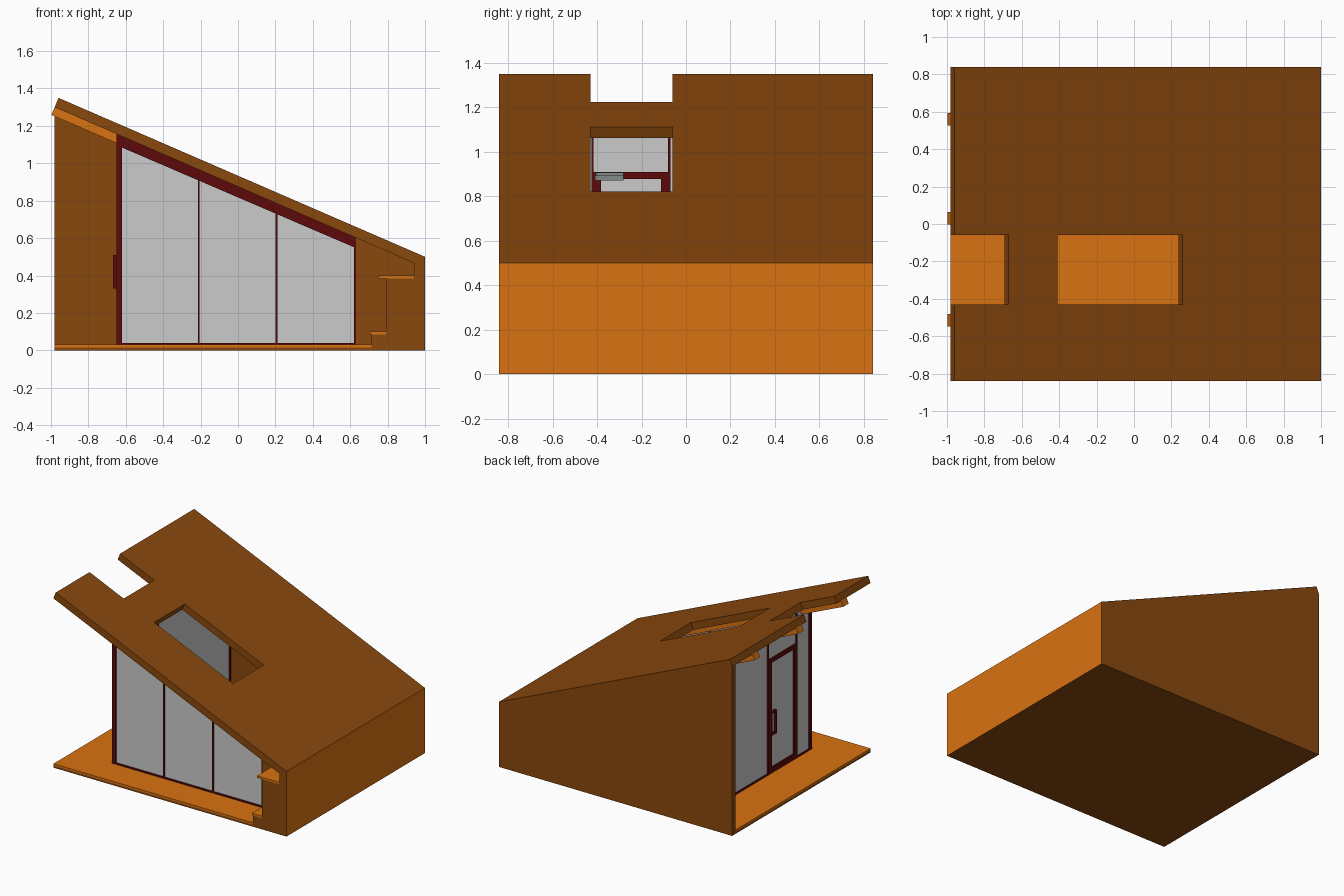
import bpy, bmesh
from mathutils import Vector

if "Cube" in bpy.data.objects:
    bpy.data.objects.remove(bpy.data.objects["Cube"])

SLOPE = 0.85 / 1.96
N = Vector((SLOPE, 1.0)).normalized()      # roof normal in the xz plane


def top(x):
    return 1.35 - SLOPE * (x + 0.96)


def under(x):
    return 1.30 - SLOPE * (x + 0.98)


def material(name, rgb):
    m = bpy.data.materials.new(name)
    m.diffuse_color = (*rgb, 1)
    m.use_nodes = True
    m.node_tree.nodes["Principled BSDF"].inputs["Base Color"].default_value = m.diffuse_color
    return m


BROWN = material("brown_wood", (0.25, 0.065, 0.004))
ORANGE = material("orange_wood", (0.70, 0.17, 0.006))
RED = material("dark_red_frame", (0.11, 0.003, 0.003))
METAL = material("metal", (0.22, 0.26, 0.25))


def prism(name, profile, y0, y1, mat=None):
    """Extrude an xz profile from y0 to y1."""
    bm = bmesh.new()
    face = bm.faces.new([bm.verts.new((x, y0, z)) for x, z in profile])
    ext = bmesh.ops.extrude_face_region(bm, geom=[face])["geom"]
    bmesh.ops.translate(bm, vec=(0, y1 - y0, 0),
                        verts=[g for g in ext if isinstance(g, bmesh.types.BMVert)])
    bmesh.ops.recalc_face_normals(bm, faces=bm.faces)
    me = bpy.data.meshes.new(name)
    bm.to_mesh(me)
    bm.free()
    ob = bpy.data.objects.new(name, me)
    bpy.context.collection.objects.link(ob)
    if mat:
        me.materials.append(mat)
    return ob


def box(name, x0, x1, y0, y1, z0, z1, mat=None):
    return prism(name, [(x0, z0), (x1, z0), (x1, z1), (x0, z1)], y0, y1, mat)


def cut(target, cutter):
    mod = target.modifiers.new("cut", 'BOOLEAN')
    mod.operation, mod.solver, mod.object = 'DIFFERENCE', 'EXACT', cutter
    bpy.context.view_layer.objects.active = target
    bpy.ops.object.modifier_apply(modifier=mod.name)
    bpy.data.objects.remove(cutter)


def roof_cutter(xa, xb):
    """Cutter perpendicular to the roof between two top-edge positions."""
    a, b = Vector((xa, top(xa))), Vector((xb, top(xb)))
    return prism("cutter", [a + N * .2, b + N * .2, b - N * .09, a - N * .09], -0.43, -0.06)


# Shell: floor, back wall, stepped end wall and sloping roof in one body
shell = prism("shell", [(-0.98, 0), (1, 0), (1, 0.5), (-0.96, 1.35), (-0.98, 1.30)],
              -0.84, 0.84, BROWN)
cut(shell, prism("cutter", [(-1.2, 0.015), (0.715, 0.015), (0.715, 0.085), (0.79, 0.085),
                            (0.79, 0.385), (0.94, 0.385), (0.94, under(0.94)),
                            (-1.2, under(-1.2))], -1.0, 0.80))
cut(shell, roof_cutter(-0.41, 0.26))       # skylight
cut(shell, roof_cutter(-1.3, -0.67))       # entrance notch
# Orange outer face of the low end wall
shell.data.materials.append(ORANGE)
for p in shell.data.polygons:
    if p.normal.x > 0.99 and p.center.x > 0.99:
        p.material_index = 1

# Deck, step and shelf boards
box("deck", -0.98, 0.715, -0.84, 0.80, 0.015, 0.03, ORANGE)
box("step_board", 0.705, 0.79, -0.84, 0.80, 0.085, 0.10, ORANGE)
box("shelf_board", 0.75, 0.94, -0.84, 0.80, 0.385, 0.40, ORANGE)

# Wall closing the gap between front glazing and end wall
prism("front_side_wall", [(0.63, 0.02), (0.95, 0.02), (0.95, under(0.95)), (0.63, under(0.63))],
      -0.60, -0.56, BROWN)

# Rafters under the roof
for i, y in enumerate((-0.515, 0.03, 0.56)):
    a, b = Vector((-0.98, under(-0.98))), Vector((0.94, under(0.94)))
    prism(f"rafter_{i}", [a, b, b - N * .045, a - N * .045], y - 0.033, y + 0.033, ORANGE)

# Front glazing
prism("front_glass", [(-0.63, 0.03), (0.625, 0.03), (0.625, under(0.625)), (-0.63, under(-0.63))],
      -0.59, -0.58)
prism("front_top_rail", [(-0.65, under(-0.65) - .06), (0.63, under(0.63) - .055),
                         (0.63, under(0.63)), (-0.65, under(-0.65))], -0.60, -0.57, RED)
box("front_sill", -0.65, 0.63, -0.60, -0.57, 0.03, 0.04, RED)
for name, x0, x1 in (("corner_post", -0.65, -0.62), ("front_mullion_0", -0.215, -0.205),
                     ("front_mullion_1", 0.20, 0.21), ("front_end_post", 0.62, 0.63)):
    prism(name, [(x0, 0.03), (x1, 0.03), (x1, under(x1)), (x0, under(x0))], -0.60, -0.57, RED)

# Entrance side glazing
prism("side_glass", [(-0.64, 0.03), (-0.63, 0.03), (-0.63, under(-0.63)), (-0.64, under(-0.64))],
      -0.59, 0.80)
box("side_sill", -0.65, -0.62, -0.60, 0.80, 0.03, 0.04, RED)
for i, y in enumerate((-0.42, -0.075, 0.795)):
    prism(f"side_mullion_{i}", [(-0.65, 0.03), (-0.62, 0.03), (-0.62, under(-0.62)),
                                (-0.65, under(-0.65))], y - 0.005, y + 0.005, RED)


def ring(name, x0, x1, y0, y1, z0, z1, w):
    """Rectangular frame in the yz plane."""
    box(name + "_bottom", x0, x1, y0, y1, z0, z0 + w, RED)
    box(name + "_top", x0, x1, y0, y1, z1 - w, z1, RED)
    box(name + "_jamb_0", x0, x1, y0, y0 + w, z0 + w, z1 - w, RED)
    box(name + "_jamb_1", x0, x1, y1 - w, y1, z0 + w, z1 - w, RED)


# Door with pull handle and closer
ring("door", -0.65, -0.62, -0.415, -0.08, 0.04, 0.91, 0.033)
ring("door_handle", -0.668, -0.65, -0.15, -0.085, 0.33, 0.51, 0.013)
box("door_closer", -0.62, -0.59, -0.41, -0.28, 0.87, 0.893, METAL)
box("door_closer_arm", -0.62, -0.60, -0.405, -0.28, 0.893, 0.907, METAL)
